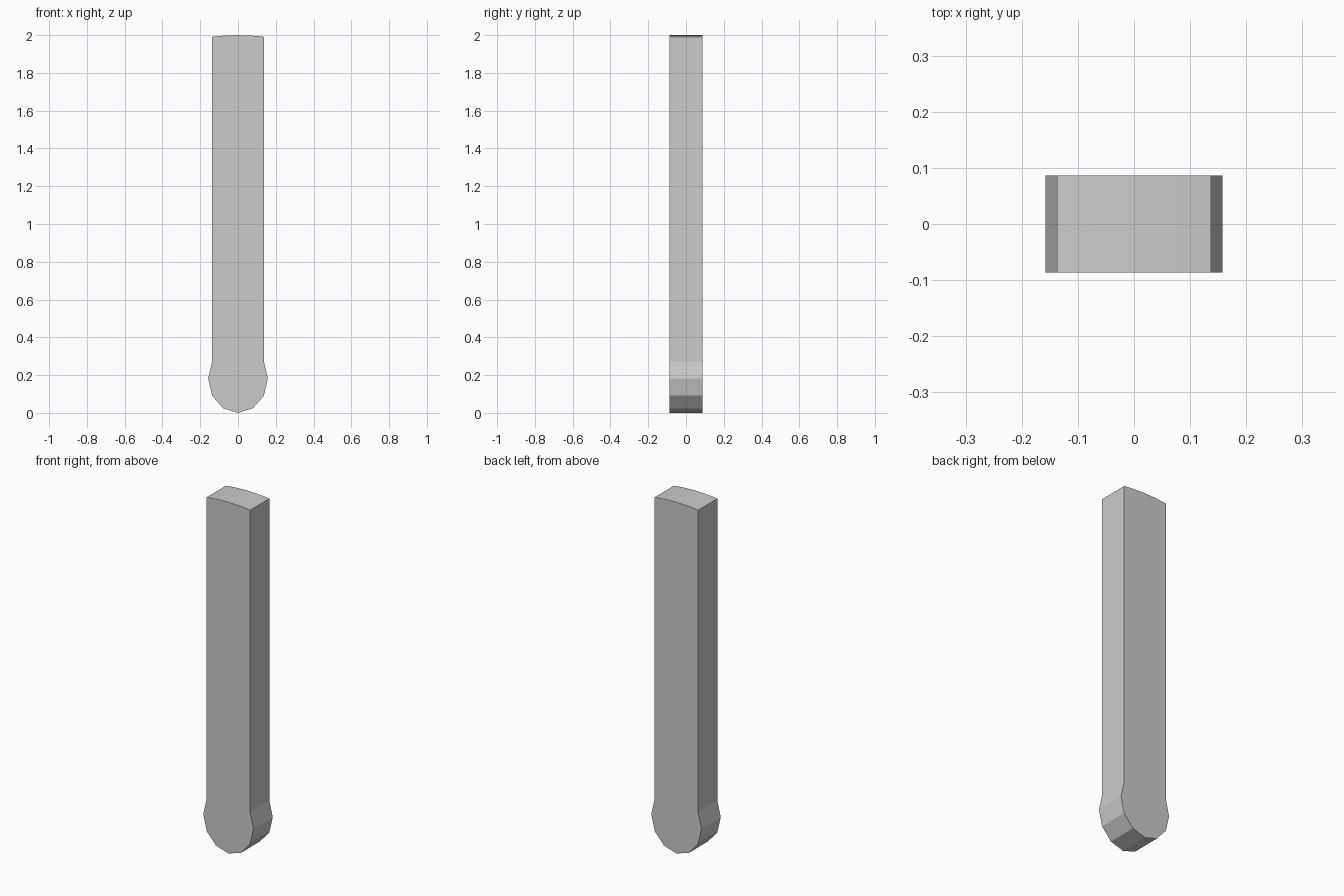
import bpy, bmesh, math

if "Cube" in bpy.data.objects:
    bpy.data.objects.remove(bpy.data.objects["Cube"])

HALF_DEPTH = 0.0865
RX, RZ = 0.158, 0.182   # rounded bulb at the lower end
HALF_W = RX * math.cos(math.radians(30))

# Bulb outline: 12-sided oval, open at the top where the bar joins
profile = []
for i in range(9):
    a = math.radians(150 + 30 * i)
    profile.append((RX * math.cos(a), RZ + RZ * math.sin(a)))

# Straight bar with a slightly crowned top
for x in (HALF_W, 0.076, 0.0, -0.076, -HALF_W):
    profile.append((x, 2.0 - 0.009 * (x / HALF_W) ** 2))

# Extrude the outline from front to back
bm = bmesh.new()
face = bm.faces.new([bm.verts.new((x, -HALF_DEPTH, z)) for x, z in profile])
out = bmesh.ops.extrude_face_region(bm, geom=[face], use_keep_orig=True)
moved = [g for g in out["geom"] if isinstance(g, bmesh.types.BMVert)]
bmesh.ops.translate(bm, verts=moved, vec=(0, 2 * HALF_DEPTH, 0))
bmesh.ops.recalc_face_normals(bm, faces=bm.faces[:])

mesh = bpy.data.meshes.new("round_ended_bar")
bm.to_mesh(mesh)
bm.free()
bar = bpy.data.objects.new("round_ended_bar", mesh)
bpy.context.collection.objects.link(bar)
